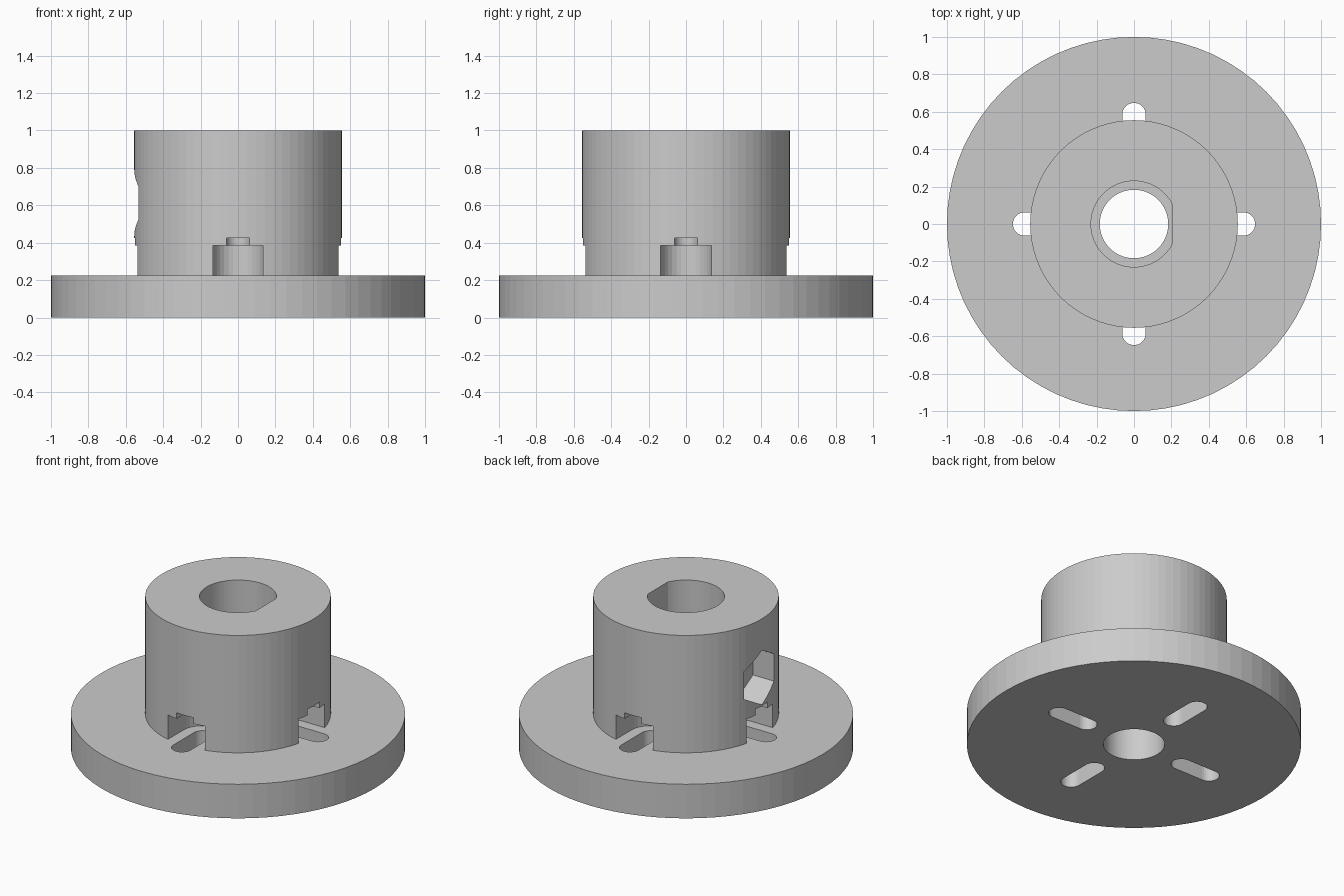
import bpy
import bmesh
import math

cube = bpy.data.objects.get("Cube")
if cube:
    bpy.data.objects.remove(cube, do_unlink=True)

SEGMENTS = 72
FLANGE_TOP = 0.225
HUB_RADIUS = 0.555
HUB_TOP = 1.0

grey = bpy.data.materials.new("light_grey")
grey.use_nodes = True
colour = (0.6, 0.6, 0.6, 1)
grey.diffuse_color = colour
grey.node_tree.nodes["Principled BSDF"].inputs["Base Color"].default_value = colour


def prism(name, outline, low, high, axis="z"):
    """Extrude a closed 2D outline between two levels along z, or along x."""
    bm = bmesh.new()
    place = (lambda u, v: (u, v, low)) if axis == "z" else (lambda u, v: (low, u, v))
    face = bm.faces.new([bm.verts.new(place(u, v)) for u, v in outline])
    grown = bmesh.ops.extrude_face_region(bm, geom=[face])["geom"]
    shift = (0, 0, high - low) if axis == "z" else (high - low, 0, 0)
    bmesh.ops.translate(bm, vec=shift,
                        verts=[g for g in grown if isinstance(g, bmesh.types.BMVert)])
    bmesh.ops.recalc_face_normals(bm, faces=bm.faces)
    mesh = bpy.data.meshes.new(name)
    bm.to_mesh(mesh)
    bm.free()
    obj = bpy.data.objects.new(name, mesh)
    bpy.context.collection.objects.link(obj)
    mesh.materials.append(grey)
    return obj


def arc(radius, start, end, steps, cx=0, cy=0):
    angles = [start + (end - start) * i / steps for i in range(steps + 1)]
    return [(cx + radius * math.cos(a), cy + radius * math.sin(a)) for a in angles]


def circle(radius, sides=SEGMENTS):
    return arc(radius, 0, math.tau, sides)[:-1]


def slot(inner, outer, radius):
    """Radial rounded slot outline along +x, between two end centres."""
    quarter = math.pi / 2
    return (arc(radius, -quarter, quarter, 16, outer)
            + arc(radius, quarter, 3 * quarter, 16, inner))


def cut(target, cutter):
    """Subtract the cutter from the target and discard it."""
    mod = target.modifiers.new("cut", "BOOLEAN")
    mod.operation = "DIFFERENCE"
    mod.solver = "EXACT"
    mod.object = cutter
    bpy.context.view_layer.update()
    graph = bpy.context.evaluated_depsgraph_get()
    result = bpy.data.meshes.new_from_object(target.evaluated_get(graph))
    target.modifiers.clear()
    target.data = result
    bpy.data.objects.remove(cutter, do_unlink=True)


def cut_four(target, outline, low, high):
    """Repeat a radial cut at the four quarter turns."""
    for turn in range(4):
        c, s = ((1, 0), (0, 1), (-1, 0), (0, -1))[turn]
        turned = [(x * c - y * s, x * s + y * c) for x, y in outline]
        cut(target, prism("cutter", turned, low, high))


# Flange with a round through hole and four screw slots
flange = prism("flange", circle(1.0), 0, FLANGE_TOP)
cut(flange, prism("cutter", circle(0.183), -0.1, 0.5))
screw_slot = slot(0.37, 0.585, 0.0625)
cut_four(flange, screw_slot, -0.1, 0.5)

# Hub with a D-shaped shaft bore, its flat towards +x
hub = prism("hub", circle(HUB_RADIUS), FLANGE_TOP, HUB_TOP)
flat = math.acos(0.205 / 0.23)
cut(hub, prism("cutter", arc(0.23, flat, math.tau - flat, SEGMENTS), 0.1, 1.1))

# Screw head pockets, with a narrower clearance slot above each
cut_four(hub, slot(0.375, 0.7, 0.135), 0.1, 0.385)
cut_four(hub, screw_slot, 0.1, 0.425)

# Hexagonal nut recess on the -x side, point up
nut_outline = arc(0.18, math.pi / 2, math.pi / 2 + math.tau, 6, 0, 0.6125)[:-1]
cut(hub, prism("cutter", nut_outline, -0.7, -0.38, "x"))

for part in (flange, hub):
    part.data.materials.clear()
    part.data.materials.append(grey)
    part.data.polygons.foreach_set("material_index", [0] * len(part.data.polygons))
